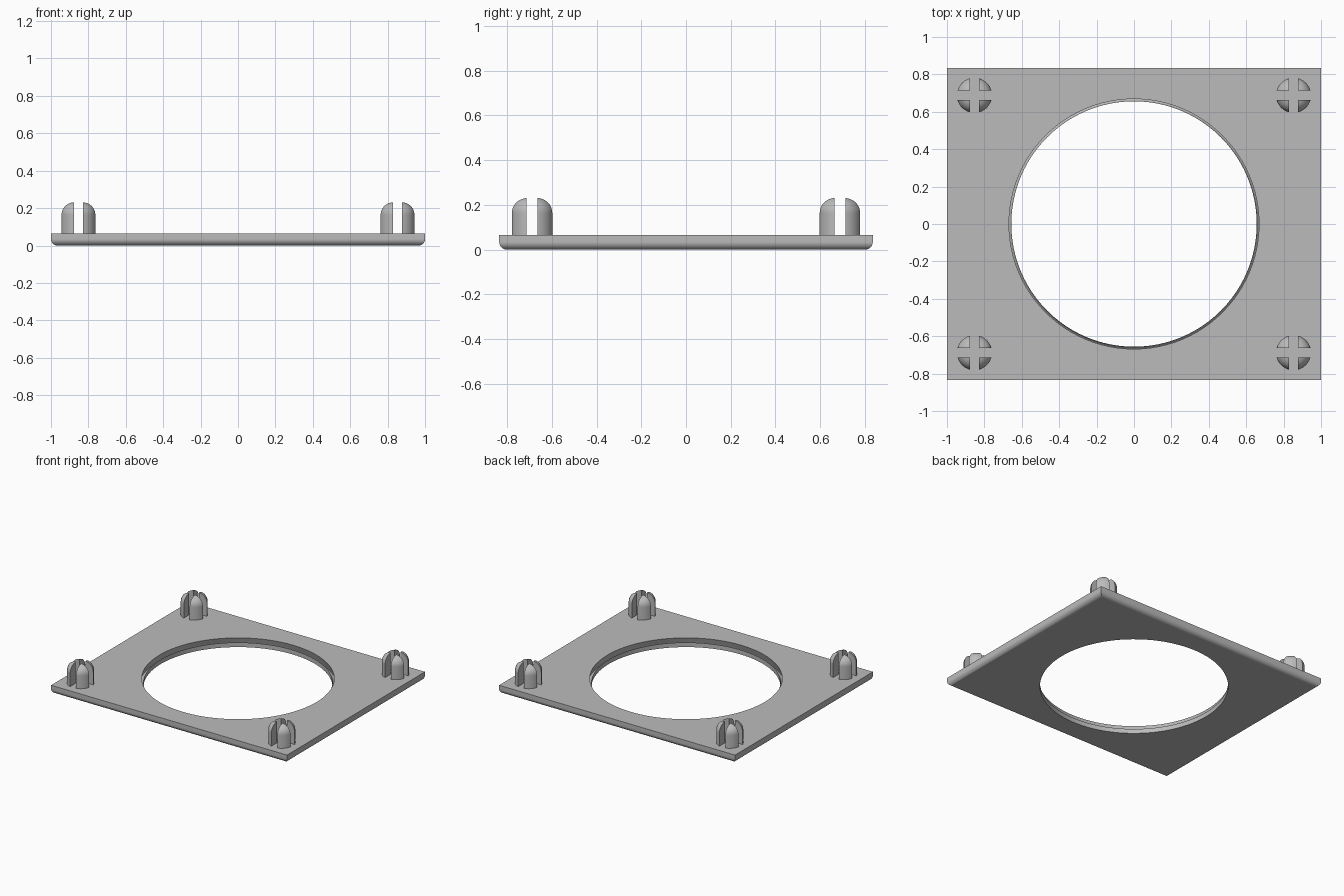
import bpy, bmesh
from math import sin, cos, pi
from mathutils import Matrix

cube = bpy.data.objects.get("Cube")
if cube:
    bpy.data.objects.remove(cube, do_unlink=True)

WIDTH, DEPTH, THICK = 2.0, 1.67, 0.065
FILLET, HOLE_R = 0.035, 0.656
PEG_R, PEG_TOP, PEG_ROUND, SLOT = 0.094, 0.232, 0.068, 0.05
PEG_X, PEG_Y = 0.853, 0.688

grey = bpy.data.materials.new("grey plastic")
grey.use_nodes = True
colour = (0.5, 0.5, 0.5, 1)
grey.diffuse_color = colour
grey.node_tree.nodes["Principled BSDF"].inputs["Base Color"].default_value = colour


def make_object(name, bm):
    bmesh.ops.recalc_face_normals(bm, faces=bm.faces)
    mesh = bpy.data.meshes.new(name)
    bm.to_mesh(mesh)
    bm.free()
    mesh.materials.append(grey)
    obj = bpy.data.objects.new(name, mesh)
    bpy.context.collection.objects.link(obj)
    return obj


def box(size, centre):
    bm = bmesh.new()
    bmesh.ops.create_cube(bm, size=1, matrix=Matrix.Translation(centre) @ Matrix.Diagonal((*size, 1)))
    return bm


def lathe(profile, steps):
    """Spin a profile of (radius, z) points, from axis to axis, around z."""
    bm = bmesh.new()
    verts = [bm.verts.new((r, 0, z)) for r, z in profile]
    edges = [bm.edges.new(pair) for pair in zip(verts, verts[1:])]
    bmesh.ops.spin(bm, geom=verts + edges, cent=(0, 0, 0), axis=(0, 0, 1), angle=2 * pi, steps=steps)
    bmesh.ops.remove_doubles(bm, verts=bm.verts, dist=1e-5)
    return bm


def cut(obj, cutters):
    bpy.context.view_layer.objects.active = obj
    for cutter in cutters:
        mod = obj.modifiers.new("cut", 'BOOLEAN')
        mod.operation, mod.solver, mod.object = 'DIFFERENCE', 'EXACT', cutter
        bpy.ops.object.modifier_apply(modifier=mod.name)
        bpy.data.objects.remove(cutter, do_unlink=True)


def smooth(obj):
    bpy.ops.object.select_all(action='DESELECT')
    obj.select_set(True)
    bpy.context.view_layer.objects.active = obj
    bpy.ops.object.shade_smooth_by_angle(angle=pi / 6)
    mod = obj.modifiers.new("flat face normals", 'WEIGHTED_NORMAL')
    mod.keep_sharp = True


# Plate with rounded lower edges
bm = box((WIDTH, DEPTH, THICK), (0, 0, THICK / 2))
lower = [e for e in bm.edges if all(v.co.z < 0.01 for v in e.verts)]
bmesh.ops.bevel(bm, geom=lower, offset=FILLET, segments=6, profile=0.5, affect='EDGES')
plate = make_object("plate", bm)

# Round opening, flared at its lower rim
flare = [(HOLE_R + FILLET * (1 - cos(t)), FILLET * (1 - sin(t)))
         for t in (pi / 2 * (1 - i / 6) for i in range(7))]
flare.reverse()
profile = [(0, -0.05), (flare[0][0], -0.05)] + flare + [(HOLE_R, 0.1), (0, 0.1)]
cut(plate, [make_object("opening_cutter", lathe(profile, 96))])
smooth(plate)

# Round-topped corner peg, split in four by a cross slot
arc = [(PEG_R - PEG_ROUND * (1 - cos(t)), PEG_TOP - PEG_ROUND * (1 - sin(t)))
       for t in (pi / 2 * i / 8 for i in range(9))]
peg = make_object("peg_front_right", lathe([(0, THICK), (PEG_R, THICK)] + arc + [(0, PEG_TOP)], 40))
cut(peg, [make_object("slot_cutter", box(size, (0, 0, 0.2)))
          for size in ((SLOT, 0.5, 0.4), (0.5, SLOT, 0.4))])
smooth(peg)
peg.location = (-PEG_X, -PEG_Y, 0)

# Remaining three pegs
for name, x, y in (("front_left", 1, -1), ("back_right", -1, 1), ("back_left", 1, 1)):
    copy = peg.copy()
    copy.name = "peg_" + name
    copy.location = (x * PEG_X, y * PEG_Y, 0)
    bpy.context.collection.objects.link(copy)
